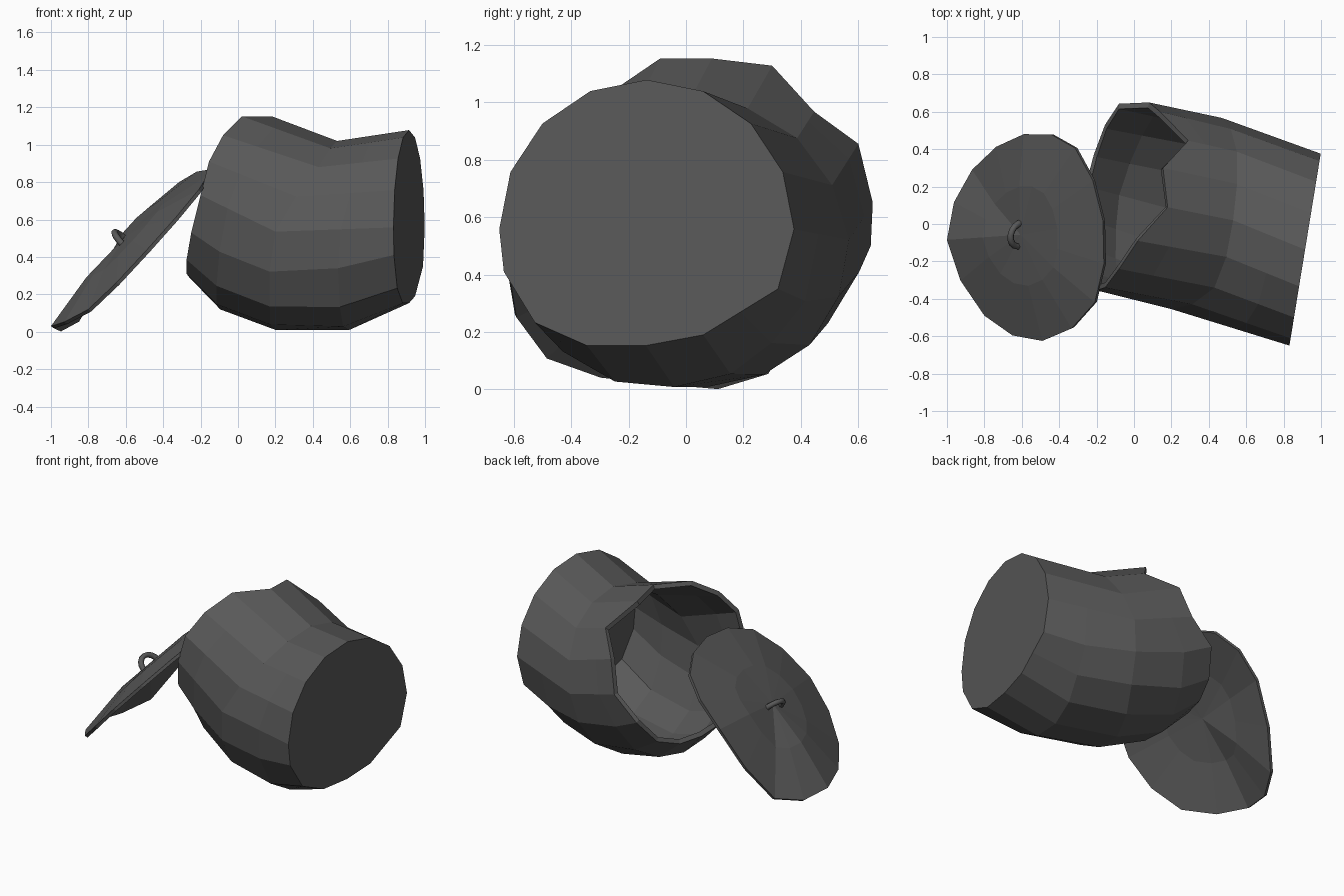
import bpy, bmesh
from math import sin, cos, pi
from mathutils import Vector as V

if "Cube" in bpy.data.objects:
    bpy.data.objects.remove(bpy.data.objects["Cube"])

N = 16
mat = bpy.data.materials.new("dark_metal")
mat.diffuse_color = (0.1, 0.1, 0.1, 1)
mat.use_nodes = True
mat.node_tree.nodes["Principled BSDF"].inputs["Base Color"].default_value = mat.diffuse_color


def fill_in(pts):
    """Double a closed loop of 8 points to 16 with smooth midpoints."""
    p, n, out = [V(q) for q in pts], len(pts), []
    for i in range(n):
        out += [p[i], (p[i] + p[(i + 1) % n]) * 0.5625 - (p[i - 1] + p[(i + 2) % n]) * 0.0625]
    return out


def shell(name, rings, thickness, cap, outward):
    """Skin a list of rings, close the last with a face or apex, give it thickness."""
    bm = bmesh.new()
    vs = [[bm.verts.new(p) for p in r] for r in rings]
    for a, b in zip(vs, vs[1:]):
        for i in range(N):
            j = (i + 1) % N
            bm.faces.new((a[i], a[j], b[j], b[i]))
    if cap is None:
        last = [bm.faces.new(vs[-1])]
    else:
        tip = bm.verts.new(cap)
        last = [bm.faces.new((vs[-1][i], vs[-1][(i + 1) % N], tip)) for i in range(N)]
    bmesh.ops.recalc_face_normals(bm, faces=bm.faces)
    bm.normal_update()
    if last[0].normal.dot(outward) < 0:
        bmesh.ops.reverse_faces(bm, faces=bm.faces)
    me = bpy.data.meshes.new(name)
    bm.to_mesh(me)
    bm.free()
    ob = bpy.data.objects.new(name, me)
    bpy.context.collection.objects.link(ob)
    me.materials.append(mat)
    mod = ob.modifiers.new("thickness", "SOLIDIFY")
    mod.thickness, mod.offset = thickness, -1
    return ob


# Dented bin lying on its side: mouth, bulge, waist, lower dent, base
mouth = [V(p) for p in (
    (.18, .09, 1.152), (.155, .30, 1.127), (.29, .446, .967), (.14, .60, .855),
    (.08, .65, .65), (-.08, .643, .50), (-.155, .53, .35), (-.215, .37, .29),
    (-.26, .20, .29), (-.275, .02, .31), (-.275, -.14, .385), (-.25, -.28, .53),
    (-.20, -.355, .73), (-.155, -.34, .91), (-.08, -.24, 1.05), (.02, -.09, 1.152))]
waist = fill_in([(.53, .02, 1.02), (.55, .387, .875), (.47, .567, .52), (.38, .43, .155),
                 (.20, .08, .01), (.17, -.31, .135), (.20, -.455, .535), (.43, -.34, .88)])
# Base: a flat disc whose underside (seven points, y and z) is knocked in
dent = dict(zip(range(5, 12), ((.32, .35), (.19, .27), (.06, .19), (-.14, .153),
                               (-.345, .153), (-.526, .233), (-.634, .41))))
base = []
for k in range(N):
    a = 2 * pi * k / N
    y, z = dent.get(k, (-.137 + .513 * sin(a), .558 + .52 * cos(a)))
    base.append(V((.915 + .163 * (y + .135), y, z)))


def between(a, b, t, sag):
    """Ring part way between two others, bulging downward underneath."""
    return [p.lerp(q, t) - V((0, 0, sag * max(0, -cos(2 * pi * k / N))))
            for k, (p, q) in enumerate(zip(a, b))]


shell("bin_body", [mouth, between(mouth, waist, .36, .07), waist,
                   between(waist, base, .55, .08), base], .03, None, V((1, -.16, 0)))

# Bent lid leaning against the mouth
rim = fill_in([(-.59, .48, .53), (-.315, .406, .80), (-.166, .016, .865), (-.21, -.42, .76),
               (-.49, -.625, .435), (-.80, -.49, .12), (-1.0, -.085, .03), (-.866, .29, .065)])
mid = sum(rim, V()) / N
up = V((-.7, -.05, .71)).normalized()
crown = [mid + (p - mid) * .48 + up * .06 for p in rim]
tip = mid + up * .075
shell("lid", [rim, crown], .02, tip, up)

# Lid handle: half hoop
side = V((.15, .98, .17)).normalized()
curve = bpy.data.curves.new("lid_handle", "CURVE")
curve.dimensions = "3D"
curve.bevel_depth, curve.bevel_resolution, curve.use_fill_caps = .018, 1, True
sp = curve.splines.new("POLY")
sp.points.add(8)
for i, pt in enumerate(sp.points):
    a = pi * i / 8
    pt.co = (*(tip + side * .065 * cos(a) + up * (.07 * sin(a) - .01) - V((.01, 0, .015))), 1)
curve.materials.append(mat)
bpy.context.collection.objects.link(bpy.data.objects.new("lid_handle", curve))
